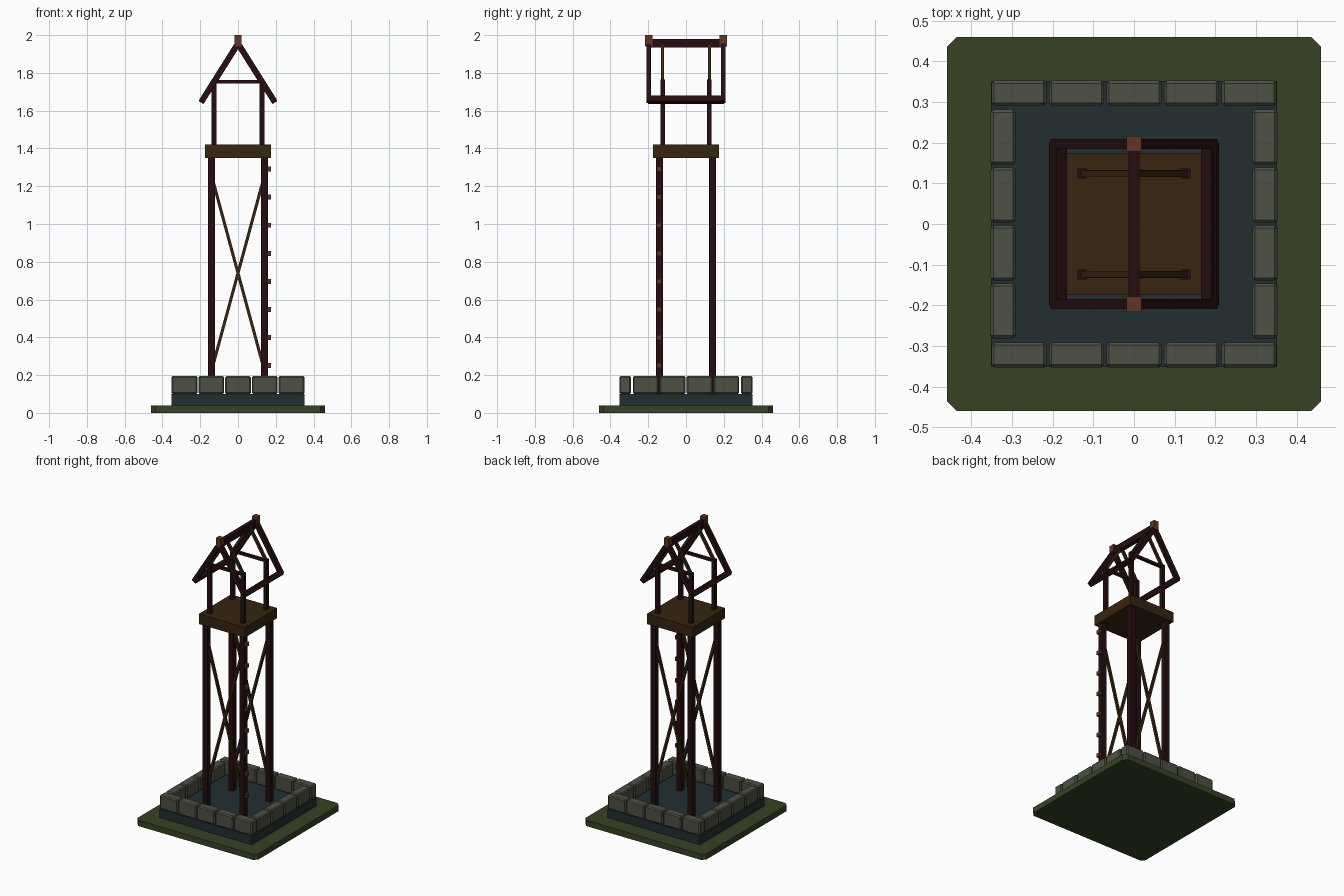
import bpy, bmesh, math
from mathutils import Vector, Matrix

if "Cube" in bpy.data.objects:
    bpy.data.objects.remove(bpy.data.objects["Cube"])


def material(name, rgb):
    m = bpy.data.materials.new(name)
    m.diffuse_color = (*rgb, 1)
    m.use_nodes = True
    m.node_tree.nodes["Principled BSDF"].inputs["Base Color"].default_value = m.diffuse_color
    return m


GRASS = material("grass green", (0.037, 0.056, 0.017))
SLAB = material("dark slate", (0.016, 0.027, 0.030))
STONE = material("grey stone", (0.075, 0.082, 0.056))
TIMBER = material("dark timber", (0.019, 0.004, 0.005))
PLANK = material("brown plank", (0.038, 0.018, 0.005))
PEG = material("red brown peg", (0.125, 0.035, 0.018))


def finish(bm, name, mat):
    me = bpy.data.meshes.new(name)
    bm.to_mesh(me)
    bm.free()
    ob = bpy.data.objects.new(name, me)
    me.materials.append(mat)
    bpy.context.collection.objects.link(ob)
    return ob


def box(name, lo, hi, mat, bevel=0.0):
    lo, hi = Vector(lo), Vector(hi)
    bm = bmesh.new()
    bmesh.ops.create_cube(bm, size=1, matrix=Matrix.Translation((lo + hi) / 2)
                          @ Matrix.Diagonal((*(hi - lo), 1)))
    if bevel:
        bmesh.ops.bevel(bm, geom=bm.edges[:], offset=bevel, segments=1,
                        affect='EDGES')
    return finish(bm, name, mat)


def beam(name, a, b, depth, width, mat):
    """Square-ended beam in a plane of constant y, from a to b."""
    a, b = Vector(a), Vector(b)
    d = b - a
    bm = bmesh.new()
    bmesh.ops.create_cube(bm, size=1, matrix=Matrix.Translation((a + b) / 2)
                          @ Matrix.Rotation(-math.atan2(d.z, d.x), 4, 'Y')
                          @ Matrix.Diagonal((d.length, width, depth, 1)))
    return finish(bm, name, mat)


# Grass plate with clipped corners
bm = bmesh.new()
bmesh.ops.create_cube(bm, size=1, matrix=Matrix.Translation((0, 0, 0.02))
                      @ Matrix.Diagonal((0.92, 0.92, 0.04, 1)))
upright = [e for e in bm.edges
           if abs(e.verts[0].co.z - e.verts[1].co.z) > 0.01]
bmesh.ops.bevel(bm, geom=upright, offset=0.024, segments=1, affect='EDGES')
finish(bm, "grass_plate", GRASS)

# Slate slab and the ring of kerb stones
box("slab", (-0.352, -0.352, 0.04), (0.352, 0.352, 0.10), SLAB)
for s, side in ((-1, "front"), (1, "back")):
    for i in range(5):
        x = (i - 2) * 0.1415
        box(f"{side}_stone_{i}", (x - 0.068, s * 0.322 - 0.031, 0.10),
            (x + 0.068, s * 0.322 + 0.031, 0.195), STONE, 0.007)
for s, side in ((-1, "left"), (1, "right")):
    for i in range(4):
        y = (i - 1.5) * 0.1425
        box(f"{side}_stone_{i}", (s * 0.322 - 0.031, y - 0.068, 0.10),
            (s * 0.322 + 0.031, y + 0.068, 0.195), STONE, 0.007)

# Tower legs and upper posts
for sx in (-1, 1):
    for sy in (-1, 1):
        x, y = sx * 0.14, sy * 0.14
        box("leg", (x - 0.018, y - 0.018, 0.10), (x + 0.018, y + 0.018, 1.35),
            TIMBER)
        x, y = sx * 0.127, sy * 0.124
        box("roof_post", (x - 0.012, y - 0.012, 1.42),
            (x + 0.012, y + 0.012, 1.765), TIMBER)

# Cross braces on front and back
for sy in (-1, 1):
    for sx in (-1, 1):
        beam("cross_brace", (-sx * 0.133, sy * 0.14, 0.25),
             (sx * 0.133, sy * 0.14, 1.23), 0.016, 0.016, PLANK)

# Climbing pegs on the front right leg
for i in range(8):
    z = 0.25 + i * 0.1487
    box(f"peg_{i}", (0.15, -0.156, z - 0.013), (0.175, -0.13, z + 0.013), PEG)

# Platform
box("platform", (-0.175, -0.175, 1.35), (0.175, 0.175, 1.42), PLANK)

# Roof frame
for sy in (-1, 1):
    for sx in (-1, 1):
        beam("gable_rafter", (0, sy * 0.197, 1.955),
             (sx * 0.192, sy * 0.197, 1.65), 0.032, 0.024, TIMBER)
        beam("inner_rafter", (0, sy * 0.124, 1.955),
             (sx * 0.127, sy * 0.124, 1.753), 0.018, 0.016, PLANK)
    beam("collar_tie", (-0.127, sy * 0.124, 1.753),
         (0.127, sy * 0.124, 1.753), 0.018, 0.018, TIMBER)
    box("ridge_cap", (-0.018, sy * 0.197 - 0.019, 1.94),
        (0.018, sy * 0.197 + 0.019, 2.0), PEG)
for sx in (-1, 1):
    beam("eave_beam", (sx * 0.178, 0, 1.672), (sx * 0.196, 0, 1.643),
         0.030, 0.40, TIMBER)
box("ridge_beam", (-0.014, -0.2, 1.935), (0.014, 0.2, 1.98), TIMBER)
